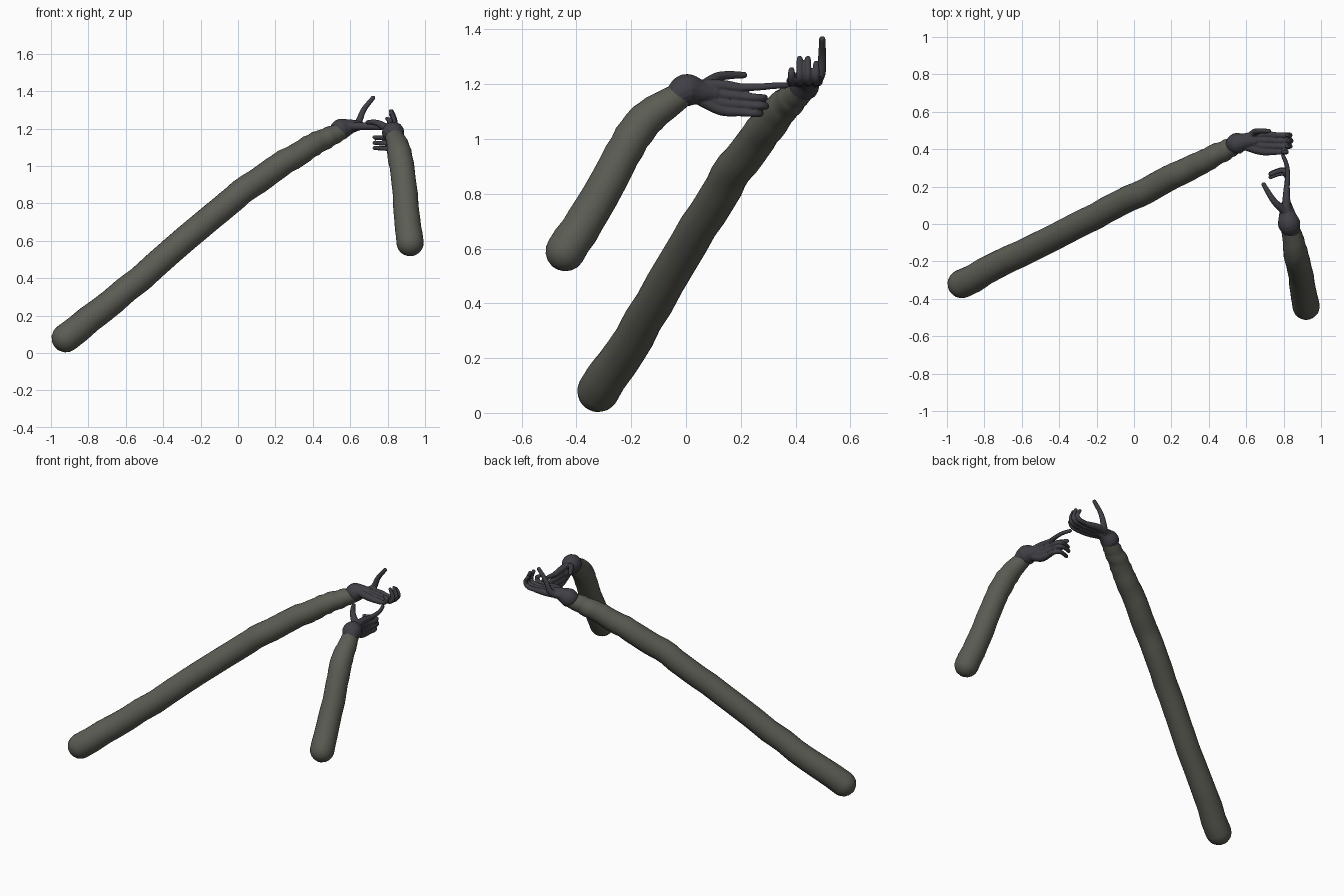
import bpy, bmesh, math, random
from mathutils import Vector

if "Cube" in bpy.data.objects:
    bpy.data.objects.remove(bpy.data.objects["Cube"])

random.seed(4)


def material(name, rgb):
    m = bpy.data.materials.new(name)
    m.diffuse_color = (*rgb, 1)
    m.use_nodes = True
    m.node_tree.nodes["Principled BSDF"].inputs["Base Color"].default_value = m.diffuse_color
    return m


SLEEVE = material("sleeve grey green", (0.105, 0.108, 0.088))
GLOVE = material("glove dark grey", (0.052, 0.050, 0.060))


def spline(pts, n):
    """Smooth resampling of (x, y, z, radius) points."""
    p = [Vector(q) for q in pts]
    p = [2 * p[0] - p[1]] + p + [2 * p[-1] - p[-2]]
    out = []
    for i in range(1, len(p) - 2):
        a, b, c, d = p[i - 1:i + 3]
        for k in range(n):
            t = k / n
            out.append(0.5 * (2 * b + (c - a) * t + (2 * a - 5 * b + 4 * c - d) * t * t
                              + (3 * b - a - 3 * c + d) * t ** 3))
    return out + [p[-2]]


def tube(bm, pts, n=5, sides=16, wobble=0.0):
    """Tapered tube with round ends swept along a smooth path."""
    path = spline(pts, n)
    pos = [q.to_3d() for q in path]
    tan = [(pos[min(i + 1, len(pos) - 1)] - pos[max(i - 1, 0)]).normalized()
           for i in range(len(pos))]
    rows = []
    caps = [math.radians(a) for a in (80, 60, 40, 20)]
    for a in caps:
        rows.append((pos[0] - tan[0] * path[0][3] * math.sin(a), tan[0], path[0][3] * math.cos(a)))
    rows += [(c, t, q[3]) for c, t, q in zip(pos, tan, path)]
    for a in reversed(caps):
        rows.append((pos[-1] + tan[-1] * path[-1][3] * math.sin(a), tan[-1],
                     path[-1][3] * math.cos(a)))
    u = tan[0].orthogonal().normalized()
    rings = []
    for j, (c, t, r) in enumerate(rows):
        u = (u - t * u.dot(t)).normalized()
        v = t.cross(u)
        ph = random.uniform(0, math.tau)
        w = wobble if 4 < j < len(rows) - 5 else 0
        ring = []
        for k in range(sides):
            a = math.tau * k / sides
            rr = r * (1 + w * math.cos(a - ph))
            ring.append(bm.verts.new(c + (u * math.cos(a) + v * math.sin(a)) * rr))
        rings.append(ring)
    for r0, r1 in zip(rings, rings[1:]):
        for k in range(sides):
            m = (k + 1) % sides
            bm.faces.new((r0[k], r0[m], r1[m], r1[k]))
    bm.faces.new(rings[0][::-1])
    bm.faces.new(rings[-1])


def build(name, tubes, mat, blend=False, **kw):
    bm = bmesh.new()
    for pts in tubes:
        tube(bm, pts, **kw)
    bmesh.ops.recalc_face_normals(bm, faces=bm.faces)
    for f in bm.faces:
        f.smooth = True
    me = bpy.data.meshes.new(name)
    bm.to_mesh(me)
    bm.free()
    me.materials.append(mat)
    ob = bpy.data.objects.new(name, me)
    bpy.context.collection.objects.link(ob)
    if blend:  # fuse overlapping tubes into one skin
        rm = ob.modifiers.new("fuse", 'REMESH')
        rm.mode = 'VOXEL'
        rm.voxel_size = 0.004
        rm.use_smooth_shade = True
        sm = ob.modifiers.new("soften", 'SMOOTH')
        sm.iterations = 3
    return ob


# Sleeves: rounded at the shoulder, narrowing to the wrist
build("long_sleeve", [[
    (-0.92, -0.32, 0.08, 0.077), (-0.60, -0.155, 0.335, 0.071), (-0.20, 0.045, 0.675, 0.070),
    (0.02, 0.157, 0.86, 0.070), (0.22, 0.258, 1.00, 0.068), (0.38, 0.34, 1.10, 0.062),
    (0.47, 0.385, 1.147, 0.056), (0.55, 0.425, 1.185, 0.047)]],
    SLEEVE, n=5, sides=24, wobble=0.05)
build("short_sleeve", [[
    (0.92, -0.44, 0.59, 0.073), (0.903, -0.34, 0.745, 0.069), (0.885, -0.235, 0.94, 0.066),
    (0.867, -0.165, 1.05, 0.066), (0.852, -0.09, 1.115, 0.058), (0.835, -0.02, 1.16, 0.048)]],
    SLEEVE, n=4, sides=24, wobble=0.03)

# Hand of the long arm: palm up, fingers curled upwards
parts = [[(0.515, 0.41, 1.175, 0.040), (0.55, 0.43, 1.195, 0.057), (0.60, 0.44, 1.21, 0.040),
          (0.64, 0.442, 1.215, 0.028)]]
for y, tip, out in ((0.385, 1.262, 0.815), (0.415, 1.303, 0.835),
                    (0.445, 1.303, 0.84), (0.475, 1.285, 0.835)):
    parts.append([(0.59, 0.44 + (y - 0.43) * 0.5, 1.212, 0.022),
                  (0.68, y + 0.004, 1.212, 0.021), (0.76, y, 1.207, 0.016)])
    parts.append([(0.75, y, 1.207, 0.015), (out - 0.02, y, 1.212, 0.014),
                  (out, y, 1.24, 0.013), (out - 0.018, y, tip - 0.01, 0.011)])
parts.append([(0.62, 0.465, 1.21, 0.024), (0.645, 0.49, 1.235, 0.019),
              (0.672, 0.497, 1.30, 0.015), (0.722, 0.497, 1.364, 0.012)])
build("long_arm_hand", parts, GLOVE, blend=True)

# Hand of the short arm: palm upright, index pointing, other fingers curled
parts = [[(0.848, -0.045, 1.15, 0.042), (0.83, 0.0, 1.177, 0.060), (0.82, 0.05, 1.172, 0.046),
          (0.815, 0.10, 1.165, 0.030)]]
for z, bend in ((1.187, 0), (1.155, 0.285), (1.125, 0.29), (1.098, 0.27)):
    parts.append([(0.82, 0.06, 1.168 + (z - 1.145) * 0.6, 0.023),
                  (0.815, 0.13, z + 0.008, 0.021), (0.817, 0.20, z, 0.016)])
    if bend:
        parts.append([(0.817, 0.19, z, 0.015), (0.82, bend - 0.025, z - 0.004, 0.014),
                      (0.80, bend, z - 0.005, 0.013), (0.765, bend - 0.005, z - 0.004, 0.012),
                      (0.73, bend - 0.02, z - 0.002, 0.011)])
    else:
        parts.append([(0.817, 0.19, z, 0.015), (0.822, 0.27, z + 0.003, 0.013),
                      (0.815, 0.32, z + 0.007, 0.012), (0.797, 0.365, z + 0.008, 0.011)])
parts.append([(0.805, 0.07, 1.195, 0.024), (0.755, 0.115, 1.226, 0.018),
              (0.72, 0.165, 1.233, 0.015), (0.693, 0.212, 1.233, 0.012)])
build("short_arm_hand", parts, GLOVE, blend=True)
